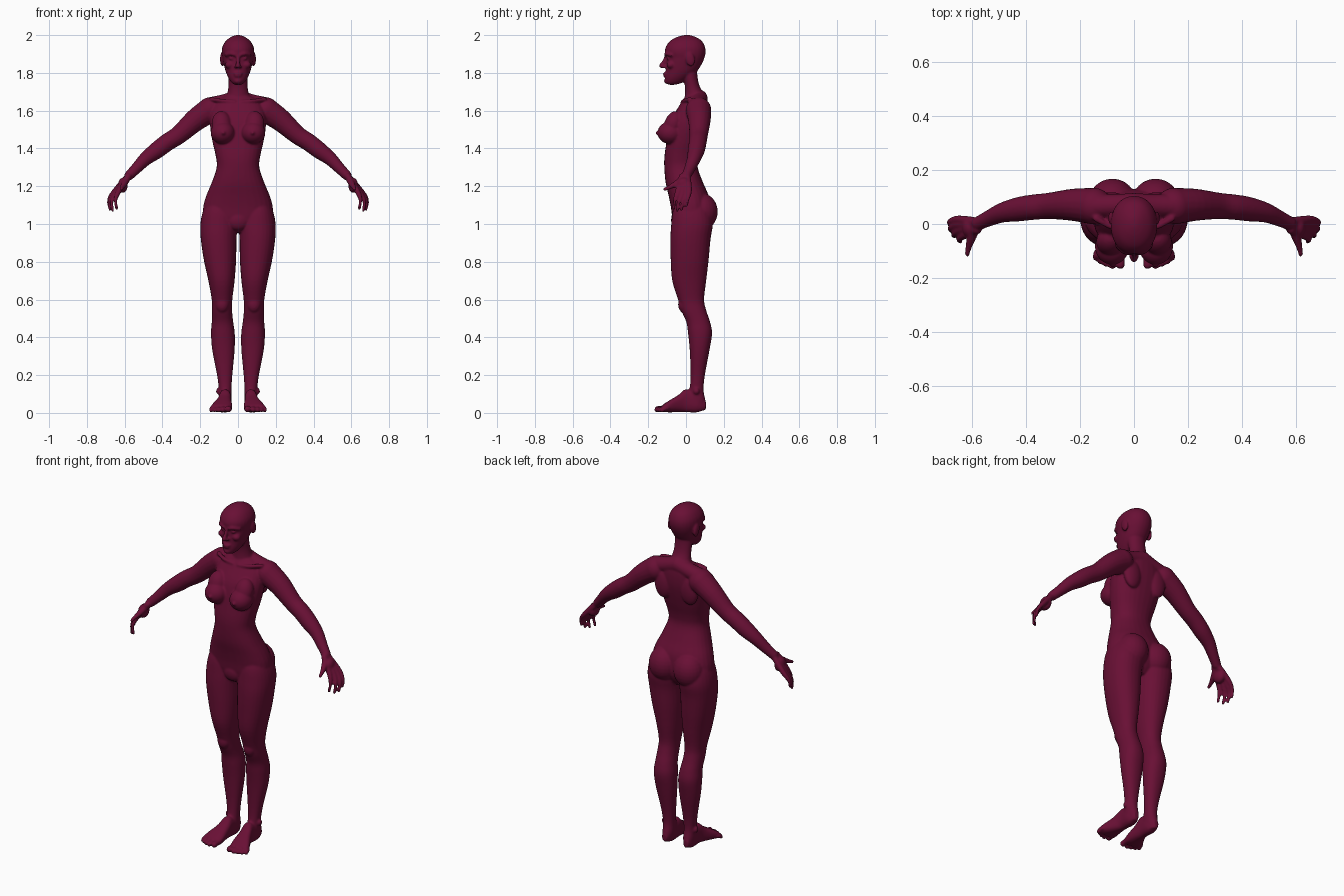
import bpy, bmesh, math
from mathutils import Vector, Matrix

bm = bmesh.new()


def spline(rows, steps=4):
    """Catmull-Rom through rows of numbers."""
    out = []
    for i in range(len(rows) - 1):
        p0, p1 = rows[max(i - 1, 0)], rows[i]
        p2, p3 = rows[i + 1], rows[min(i + 2, len(rows) - 1)]
        for s in range(steps):
            t = s / steps
            out.append([0.5 * (2 * b + (c - a) * t + (2 * a - 5 * b + 4 * c - d) * t * t
                               + (3 * b - a - 3 * c + d) * t ** 3)
                        for a, b, c, d in zip(p0, p1, p2, p3)])
    return out + [list(rows[-1])]


def skin(rings):
    vs = [[bm.verts.new(p) for p in r] for r in rings]
    n = len(vs[0])
    for a, b in zip(vs, vs[1:]):
        for i in range(n):
            bm.faces.new((a[i], a[(i + 1) % n], b[(i + 1) % n], b[i]))
    bm.faces.new(vs[0][::-1])
    bm.faces.new(vs[-1])


def loft(rows, axis='z', power=2.0, n=28):
    """Rows: position, x min, x max, then min/max on the other axis."""
    rings = []
    for p, x0, x1, b0, b1 in spline(rows):
        ring = []
        for i in range(n):
            a = 2 * math.pi * i / n
            c, s = math.cos(a), math.sin(a)
            x = (x0 + x1) / 2 + (x1 - x0) / 2 * math.copysign(abs(c) ** (2 / power), c)
            b = (b0 + b1) / 2 + (b1 - b0) / 2 * math.copysign(abs(s) ** (2 / power), s)
            ring.append((x, b, p) if axis == 'z' else (x, p, b))
        rings.append(ring)
    skin(rings)


def ball(c, r, tilt=0.0):
    m = Matrix.Translation(c) @ Matrix.Rotation(tilt, 4, 'X') @ Matrix.Diagonal((*r, 1))
    bmesh.ops.create_uvsphere(bm, u_segments=24, v_segments=14, radius=1, matrix=m)


def tube(rows, n=18):
    """Round-ended limb through rows of x, y, z, radius."""
    pts = spline(rows)
    rings = []
    for i, (x, y, z, r) in enumerate(pts):
        d = Vector(pts[min(i + 1, len(pts) - 1)][:3]) - Vector(pts[max(i - 1, 0)][:3])
        q = d.to_track_quat('Z', 'Y')
        rings.append([Vector((x, y, z)) + q @ Vector((r * math.cos(2 * math.pi * k / n),
                      r * math.sin(2 * math.pi * k / n), 0)) for k in range(n)])
    skin(rings)
    for e in (rows[0], rows[-1]):
        ball(e[:3], (e[3],) * 3)


# ---- Left-right parts, built on +x ----
# leg
loft([(1.13, .04, .155, -.05, .10), (1.07, .015, .185, -.07, .13), (1.0, .004, .199, -.078, .142),
      (.92, .008, .197, -.083, .13), (.81, .010, .181, -.081, .12), (.70, .018, .157, -.073, .107),
      (.60, .030, .139, -.042, .096), (.54, .031, .138, -.024, .108), (.48, .025, .139, .002, .128),
      (.42, .017, .143, .011, .138), (.33, .018, .136, .02, .124), (.2, .030, .111, .024, .10),
      (.12, .035, .101, .018, .093), (.06, .035, .10, .0, .104), (.012, .045, .09, .02, .10)], power=2.2)
ball((.084, -.012, .575), (.036, .03, .045))          # kneecap
ball((.104, .055, .115), (.012, .016, .018))          # ankle bone
# foot and toes
loft([(.105, .055, .085, .02, .06), (.06, .036, .10, .003, .10), (.0, .036, .10, .004, .125),
      (-.04, .034, .113, .004, .095), (-.09, .030, .138, .003, .065), (-.125, .034, .148, .005, .042)],
     axis='y', power=2.5)
for x, y, r in ((.05, -.15, .017), (.08, -.154, .0135), (.103, -.147, .0125), (.124, -.138, .0115),
                (.142, -.126, .011)):
    tube([(x * .95, -.10, .024, r), (x, y * .9, .022, r * .95), (x, y, r + .003, r)])
# buttock and breast
ball((.08, .083, 1.065), (.088, .085, .098))
ball((.081, -.083, 1.483), (.064, .068, .06))
ball((.088, -.066, 1.53), (.052, .048, .07), -.35)
ball((.078, -.149, 1.482), (.011, .012, .011))
# arm with shoulder
tube([(.148, .066, 1.603, .068), (.225, .071, 1.55, .060), (.313, .067, 1.472, .049),
      (.375, .062, 1.432, .047), (.43, .054, 1.39, .045), (.487, .042, 1.347, .037),
      (.535, .022, 1.298, .030), (.575, .003, 1.258, .026)])
# trapezius, collarbone, shoulder blade
tube([(.0, .07, 1.665, .045), (.07, .068, 1.645, .043), (.15, .066, 1.625, .046)])
tube([(.018, -.018, 1.645, .011), (.08, -.012, 1.652, .010), (.14, .02, 1.66, .012)])
ball((.085, .088, 1.54), (.055, .03, .085))
# palm and fingers
for knuckle, mid, tip in (((.632, -.044, 1.172), (.648, -.06, 1.125), (.642, -.064, 1.083)),
                          ((.645, -.022, 1.166), (.668, -.04, 1.118), (.664, -.046, 1.073)),
                          ((.652, -.001, 1.168), (.680, -.016, 1.122), (.678, -.024, 1.078)),
                          ((.650, .018, 1.178), (.682, .01, 1.135), (.684, .002, 1.098))):
    w = (.582, knuckle[1] * .45 - .001, 1.25)
    tube([(*w, .018), (*knuckle, .0145), (*mid, .010), (*tip, .0085)], n=12)
ball((.61, -.012, 1.205), (.026, .04, .04))
tube([(.585, -.012, 1.243, .018), (.602, -.052, 1.213, .017), (.612, -.085, 1.196, .012),
      (.618, -.112, 1.184, .0095)], n=12)
# ear, cheekbone, brow, eyelids, nostril
ball((.084, .022, 1.872), (.011, .024, .038), .2)
ball((.045, -.08, 1.842), (.024, .022, .02))
tube([(.010, -.107, 1.893, .009), (.036, -.103, 1.902, .010), (.062, -.078, 1.895, .010)], n=12)
ball((.033, -.09, 1.876), (.016, .014, .009))
ball((.011, -.117, 1.832), (.009, .012, .008))

# ---- Mirror to -x ----
d = bmesh.ops.duplicate(bm, geom=bm.verts[:] + bm.edges[:] + bm.faces[:])['geom']
for v in d:
    if isinstance(v, bmesh.types.BMVert):
        v.co.x = -v.co.x


def mid_loft(rows, power):
    loft([(z, -rx, rx, y0, y1) for z, rx, y0, y1 in rows], power=power)


# ---- Centre parts ----
# torso
mid_loft([(.955, .04, -.035, .08), (.985, .12, -.06, .105), (1.03, .18, -.072, .125), (1.09, .184, -.08, .128),
          (1.15, .168, -.092, .12), (1.22, .139, -.108, .09), (1.30, .113, -.115, .062), (1.36, .118, -.114, .066),
          (1.43, .134, -.104, .085), (1.50, .146, -.092, .102), (1.56, .148, -.075, .112),
          (1.62, .135, -.04, .113), (1.66, .10, -.015, .107), (1.685, .05, .005, .095)], 2.3)
# neck
mid_loft([(1.85, .05, -.03, .06), (1.79, .051, -.02, .06), (1.73, .051, -.006, .072),
          (1.68, .06, -.006, .10), (1.62, .08, -.015, .11)], 2.0)
# head
mid_loft([(1.737, .018, -.09, -.06), (1.748, .034, -.108, -.02), (1.775, .052, -.111, .02),
          (1.81, .066, -.107, .06), (1.85, .076, -.105, .085), (1.88, .082, -.102, .098), (1.91, .086, -.112, .104),
          (1.94, .082, -.106, .10), (1.97, .064, -.083, .083), (1.99, .037, -.047, .052),
          (2.0, .012, -.012, .022)], 2.15)
# nose, lips, chin
tube([(0, -.105, 1.888, .009), (0, -.118, 1.858, .010), (0, -.130, 1.838, .013)], n=12)
ball((0, -.109, 1.796), (.024, .013, .007))
ball((0, -.108, 1.784), (.021, .013, .007))
ball((0, -.102, 1.756), (.02, .014, .014))
# pubic mound
ball((0, -.045, 1.02), (.06, .034, .055))

# ---- Fuse everything into one smooth skin ----
bmesh.ops.recalc_face_normals(bm, faces=bm.faces[:])
mesh = bpy.data.meshes.new("body")
bm.to_mesh(mesh)
bm.free()
body = bpy.data.objects.new("body", mesh)
bpy.context.collection.objects.link(body)
mat = bpy.data.materials.new("maroon")
mat.diffuse_color = (.14, .005, .035, 1)
mesh.materials.append(mat)
remesh = body.modifiers.new("fuse", 'REMESH')
remesh.mode = 'VOXEL'
remesh.voxel_size = .0055
remesh.use_smooth_shade = True
soften = body.modifiers.new("soften", 'SMOOTH')
soften.factor = .5
soften.iterations = 5
